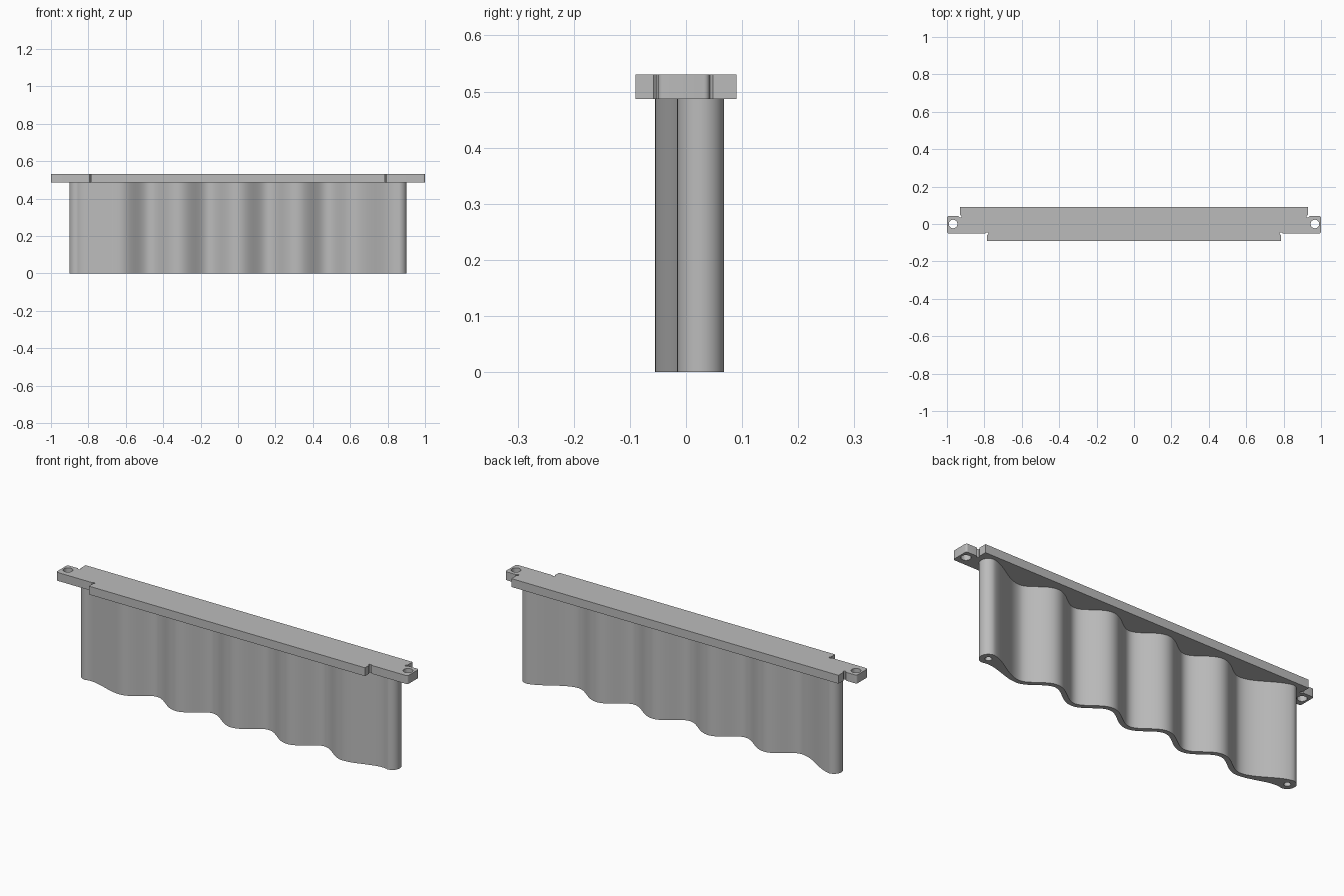
import bpy, bmesh, math
from mathutils import Vector

cube = bpy.data.objects.get("Cube")
if cube:
    bpy.data.objects.remove(cube)

GREY = (0.5, 0.5, 0.5, 1)
mat = bpy.data.materials.new("plain_grey")
mat.use_nodes = True
mat.diffuse_color = GREY
mat.node_tree.nodes["Principled BSDF"].inputs["Base Color"].default_value = GREY

PLATE_BOTTOM, PLATE_TOP = 0.487, 0.53
PERIOD, WAVE_END = 0.317, 0.634
BOSS_X, BOSS_Y, BOSS_R = 0.86, 0.026, 0.042
WALL_HALF, WAVE_MID, WAVE_AMP = 0.012, -0.004, 0.039


def prism(name, outline, z0, z1):
    """Extrude a closed plan outline between two heights."""
    bm = bmesh.new()
    face = bm.faces.new([bm.verts.new((p[0], p[1], z0)) for p in outline])
    top = bmesh.ops.extrude_face_region(bm, geom=[face])["geom"]
    verts = [g for g in top if isinstance(g, bmesh.types.BMVert)]
    bmesh.ops.translate(bm, vec=(0, 0, z1 - z0), verts=verts)
    bmesh.ops.recalc_face_normals(bm, faces=bm.faces)
    mesh = bpy.data.meshes.new(name)
    bm.to_mesh(mesh)
    bm.free()
    mesh.materials.append(mat)
    obj = bpy.data.objects.new(name, mesh)
    bpy.context.collection.objects.link(obj)
    return obj


def arc(cx, cy, r, start, end, steps):
    """Points along a circular arc, angles in degrees."""
    angles = [math.radians(start + (end - start) * i / steps) for i in range(steps + 1)]
    return [(cx + r * math.cos(a), cy + r * math.sin(a)) for a in angles]


def drill(target, x, y, r, z0, z1):
    """Cut a round hole with a hidden cutter."""
    cutter = prism(target.name + "_hole_cutter", arc(x, y, r, 0, 345, 23), z0, z1)
    cutter.hide_render = True
    cutter.hide_set(True)
    cutter.display_type = 'WIRE'
    mod = target.modifiers.new("hole", 'BOOLEAN')
    mod.operation, mod.solver, mod.object = 'DIFFERENCE', 'EXACT', cutter


def smooth(obj):
    bpy.ops.object.select_all(action='DESELECT')
    obj.select_set(True)
    bpy.context.view_layer.objects.active = obj
    bpy.ops.object.shade_smooth_by_angle(angle=math.radians(30))


# Top plate: stepped outline with corner reliefs and rounded mounting tabs
right_half = [(0.785, -0.09), (0.785, -0.058), (0.779, -0.052), (0.781, -0.045),
              (0.789, -0.044), (0.795, -0.05)]
right_half += arc(0.99, -0.04, 0.01, -90, 0, 5)
right_half += arc(0.99, 0.032, 0.01, 0, 90, 5)
right_half += [(0.94, 0.042), (0.931, 0.034), (0.923, 0.036), (0.923, 0.043),
               (0.93, 0.048), (0.93, 0.09)]
left_half = [(-x, y) for x, y in reversed(right_half)]
plate = prism("top_plate", right_half + left_half, PLATE_BOTTOM, PLATE_TOP)

# Wavy wall: centre line and half thickness along x
def centre(x):
    if abs(x) <= WAVE_END:
        return WAVE_MID - WAVE_AMP * math.cos(math.tau * x / PERIOD)
    t = (abs(x) - WAVE_END) / (BOSS_X - WAVE_END)
    low = WAVE_MID - WAVE_AMP
    return low + (BOSS_Y - low) * t * t * (3 - 2 * t)


def half_width(x):
    t = max(0, (abs(x) - WAVE_END) / (BOSS_X - WAVE_END))
    return WALL_HALF + (BOSS_R - WALL_HALF) * t * t


COUNT = 160
front, back = [], []
for i in range(1, COUNT):
    x = -BOSS_X + 2 * BOSS_X * i / COUNT
    slope = (centre(x + 0.001) - centre(x - 0.001)) / 0.002
    normal = Vector((-slope, 1)).normalized() * half_width(x)
    point = Vector((x, centre(x)))
    front.append(point - normal)
    back.append(point + normal)
right_cap = arc(BOSS_X, BOSS_Y, BOSS_R, -90, 90, 16)
left_cap = arc(-BOSS_X, BOSS_Y, BOSS_R, 90, 270, 16)
wall = prism("wavy_wall", front + right_cap + back[::-1] + left_cap, 0, PLATE_BOTTOM)

# Screw holes in the tabs and in the wall's end bosses
for side in (-1, 1):
    drill(plate, side * 0.967, 0, 0.023, PLATE_BOTTOM - 0.1, PLATE_TOP + 0.1)
    drill(wall, side * BOSS_X, BOSS_Y, 0.016, -0.1, 0.12)

smooth(plate)
smooth(wall)
